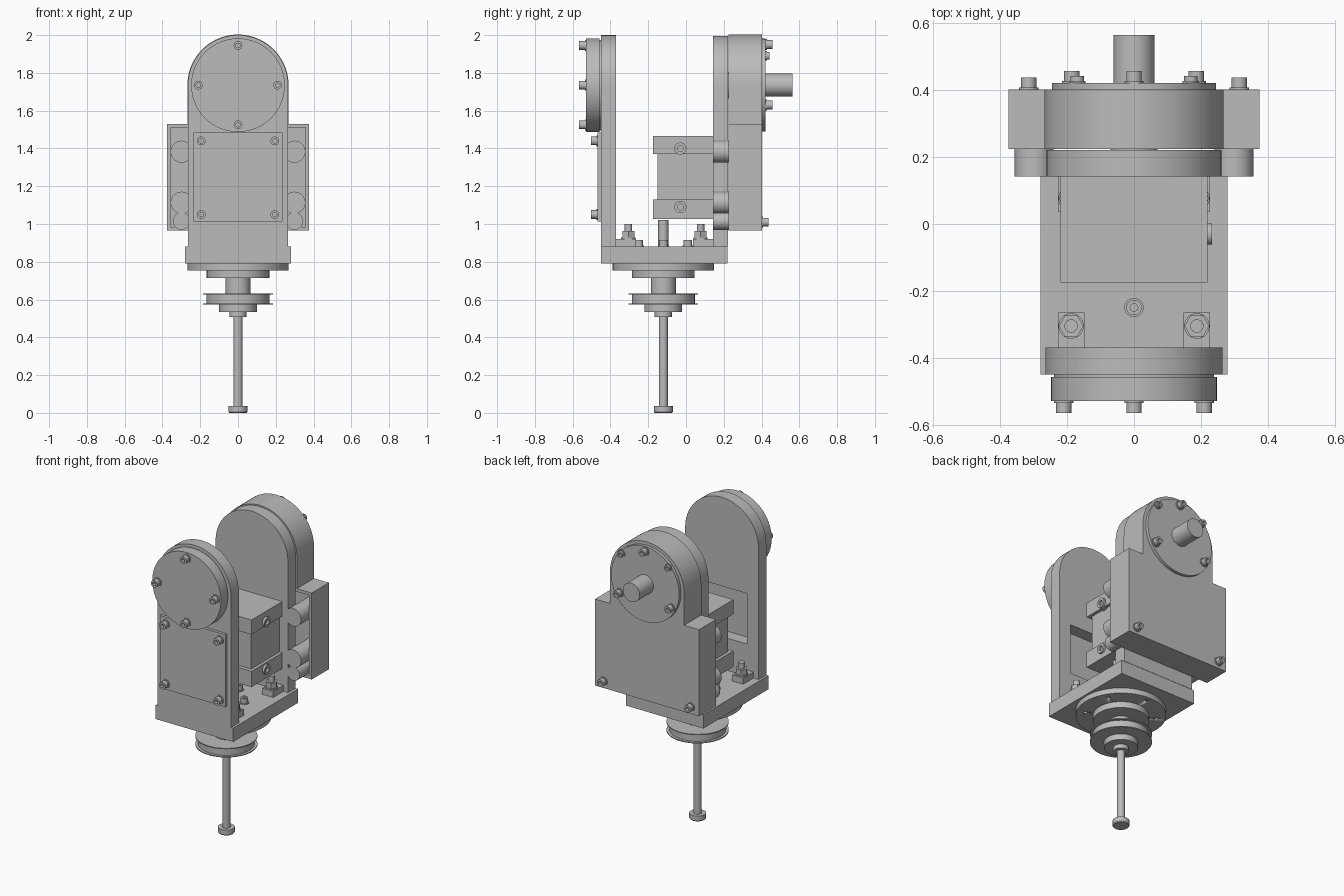
import bpy, bmesh, math
from mathutils import Vector, Matrix

old = bpy.data.objects.get("Cube")
if old:
    bpy.data.objects.remove(old)

grey = bpy.data.materials.new("machined_grey")
grey.use_nodes = True
grey.diffuse_color = (0.5, 0.5, 0.5, 1)
grey.node_tree.nodes["Principled BSDF"].inputs["Base Color"].default_value = (0.5, 0.5, 0.5, 1)

AXIS_Z = 1.735     # height of the tilt axis
SPIN_Y = -0.12     # depth of the vertical spindle
FRONT, BACK, UP, SIDE = (0, -1, 0), (0, 1, 0), (0, 0, 1), (1, 0, 0)


def finish(bm, name, smooth=False):
    bmesh.ops.recalc_face_normals(bm, faces=bm.faces)
    mesh = bpy.data.meshes.new(name)
    bm.to_mesh(mesh)
    bm.free()
    mesh.materials.append(grey)
    obj = bpy.data.objects.new(name, mesh)
    bpy.context.collection.objects.link(obj)
    if smooth:
        activate(obj)
        bpy.ops.object.shade_smooth_by_angle(angle=math.radians(30))
    return obj


def activate(obj):
    bpy.ops.object.select_all(action='DESELECT')
    obj.select_set(True)
    bpy.context.view_layer.objects.active = obj


def box(name, x, y, z):
    bm = bmesh.new()
    size = [r[1] - r[0] for r in (x, y, z)]
    mid = [(r[1] + r[0]) / 2 for r in (x, y, z)]
    bmesh.ops.create_cube(bm, size=1, matrix=Matrix.Translation(mid) @ Matrix.Diagonal((*size, 1)))
    return finish(bm, name)


def lathe(name, at, axis, profile, sides=48):
    """Turn (radius, distance) pairs about an axis through a point."""
    bm = bmesh.new()
    vs = [bm.verts.new((r, 0, d)) for r, d in profile]
    es = [bm.edges.new(p) for p in zip(vs, vs[1:])]
    bmesh.ops.spin(bm, geom=vs + es, cent=(0, 0, 0), axis=(0, 0, 1),
                   angle=math.tau, steps=sides)
    bmesh.ops.remove_doubles(bm, verts=bm.verts, dist=0.0002)
    turn = Vector(axis).to_track_quat('Z', 'Y').to_matrix().to_4x4()
    bm.transform(Matrix.Translation(at) @ turn)
    return finish(bm, name, sides > 6)


def rod(name, at, axis, radius, length, sides=48):
    return lathe(name, at, axis, [(0, 0), (radius, 0), (radius, length), (0, length)], sides)


def slab(name, outline, y0, y1):
    """Extrude an (x, z) outline from y0 to y1."""
    bm = bmesh.new()
    face = bm.faces.new([bm.verts.new((x, y0, z)) for x, z in outline])
    new = bmesh.ops.extrude_face_region(bm, geom=[face])["geom"]
    bmesh.ops.translate(bm, vec=(0, y1 - y0, 0),
                        verts=[v for v in new if isinstance(v, bmesh.types.BMVert)])
    return finish(bm, name, True)


def arch(radius, steps=40):
    return [(radius * math.cos(math.pi * i / steps), AXIS_Z + radius * math.sin(math.pi * i / steps))
            for i in range(steps + 1)]


def cut(obj, *cutters):
    for c in cutters:
        mod = obj.modifiers.new("cut", 'BOOLEAN')
        mod.operation, mod.solver, mod.object = 'DIFFERENCE', 'EXACT', c
        activate(obj)
        bpy.ops.object.modifier_apply(modifier=mod.name)
        bpy.data.objects.remove(c)


def screw(name, at, axis, length=0.036, r=0.023):
    """Washer and socket head."""
    lathe(name, at, axis, [(0, 0), (r * 1.25, 0), (r * 1.25, 0.006), (r, 0.006), (r, length),
                           (r * 0.5, length), (r * 0.5, length * 0.45), (0, length * 0.45)], 24)


# Base plate
box("base_plate", (-0.28, 0.28), (-0.45, 0.22), (0.79, 0.88))

# Front and back arms with bearing bores
for name, y0, y1, r in (("front_arm", -0.45, -0.37, 0.265), ("back_arm", 0.142, 0.222, 0.261)):
    arm = slab(name, [(-r, 0.88), (r, 0.88)] + arch(r), y0, y1)
    cut(arm, rod("bore_cutter", (0, y0 - 0.05, AXIS_Z), BACK, 0.07, 0.2))
    if name == "front_arm":
        cut(arm, box("window_cutter", (-0.18, 0.18), (-0.5, -0.3), (1.09, 1.42)))
for name, y, axis in (("front_bearing", -0.45, BACK), ("back_bearing", 0.225, FRONT)):
    lathe(name, (0, y, AXIS_Z), axis,
          [(0, 0), (0.07, 0), (0.07, 0.02), (0.04, 0.02), (0.04, 0.045),
           (0.02, 0.045), (0.02, 0.005), (0, 0.005)])

# Front round cap and rectangular cover
lathe("front_cap", (0, -0.45, AXIS_Z), FRONT,
      [(0, 0), (0.24, 0), (0.24, 0.008), (0.248, 0.008), (0.248, 0.08), (0, 0.08)], 64)
cover = box("front_cover", (-0.236, 0.236), (-0.468, -0.45), (1.013, 1.485))
cut(cover, rod("hole_cutter", (0, -0.6, 1.125), BACK, 0.042, 0.3))
for x, z in ((0, 0.21), (0, -0.21), (0.21, 0), (-0.21, 0)):
    screw("front_cap_screw", (x, -0.53, AXIS_Z + z), FRONT)
for x in (-0.195, 0.195):
    for z in (1.05, 1.44):
        screw("front_cover_screw", (x, -0.468, z), FRONT)

# Back gear housing, open towards the front at its wings
housing = slab("back_housing", [(-0.375, 0.965), (0.375, 0.965), (0.375, 1.53), (0.268, 1.53)]
               + arch(0.268) + [(-0.268, 1.53), (-0.375, 1.53)], 0.225, 0.402)
cut(housing, box("pocket_cutter", (-0.357, 0.357), (0.1, 0.34), (0.985, 1.51)))
lathe("back_cap", (0, 0.402, AXIS_Z), BACK,
      [(0, 0), (0.246, 0), (0.246, 0.02), (0, 0.02)], 64)
rod("drive_shaft", (0, 0.42, AXIS_Z), BACK, 0.061, 0.145)
screw("back_cap_top_screw", (0, 0.422, 1.95), BACK)
for s in (-1, 1):
    screw("back_cap_upper_screw", (s * 0.17, 0.422, 1.89), BACK, 0.02, 0.02)
    screw("back_cap_lower_screw", (s * 0.186, 0.422, 1.63), BACK)
    screw("housing_screw", (s * 0.315, 0.402, 1.01), BACK)
    # Spacers between arm and housing
    for z, r in ((1.383, 0.058), (1.113, 0.058), (1.015, 0.046)):
        rod("housing_spacer", (s * 0.299, 0.142, z), BACK, r, 0.2)

# Clamp block between the arms
box("clamp_core", (-0.2, 0.2), (-0.15, 0.142), (1.12, 1.38))
box("clamp_top", (-0.22, 0.22), (-0.175, 0.142), (1.37, 1.465))
box("clamp_bottom", (-0.22, 0.22), (-0.175, 0.142), (1.027, 1.13))
for z in (1.40, 1.09):
    screw("clamp_screw", (0.2, -0.03, z), SIDE, 0.034, 0.032)

# Hold-down lugs with hex nuts at the feet of both arms
for x in (-0.188, 0.188):
    for foot, d in ((-0.37, 1), (0.142, -1)):
        y = foot + d * 0.065
        box("lug", (x - 0.04, x + 0.04), sorted((foot, foot + d * 0.105)), (0.88, 0.92))
        lathe("lug_washer", (x, y, 0.92), UP, [(0, 0), (0.038, 0), (0.038, 0.008), (0, 0.008)], 32)
        rod("lug_nut", (x, y, 0.928), UP, 0.037, 0.034, 6)
        rod("lug_stud", (x, y, 0.95), UP, 0.02, 0.05, 24)

# Spindle end and its ring of screws above the base
rod("spindle_top", (0, SPIN_Y, 0.88), UP, 0.027, 0.14)
for x, y in ((0, 0.13), (0, -0.13), (0.13, 0), (-0.13, 0)):
    screw("spindle_screw", (x, SPIN_Y + y, 0.88), UP)

# Flange under the base with bolt holes
flange = rod("flange", (0, SPIN_Y, 0.755), UP, 0.268, 0.035, 64)
for i in range(6):
    a = math.tau * (i + 0.5) / 6
    cut(flange, rod("hole_cutter", (0.215 * math.cos(a), SPIN_Y + 0.215 * math.sin(a), 0.74),
                    UP, 0.012, 0.035, 16))
rod("flange_step", (0, SPIN_Y, 0.715), UP, 0.166, 0.04)
rod("spindle_neck", (0, SPIN_Y, 0.62), UP, 0.066, 0.1)

# Pulley with thin rims, hub and set screw holes
lathe("pulley", (0, SPIN_Y, 0.573), UP,
      [(0, 0), (0.184, 0), (0.184, 0.006), (0.167, 0.006), (0.167, 0.054),
       (0.184, 0.054), (0.184, 0.06), (0, 0.06)], 64)
hub = rod("pulley_hub", (0, SPIN_Y, 0.535), UP, 0.1, 0.04)
cut(hub, rod("hole_cutter", (0.07, SPIN_Y, 0.555), SIDE, 0.013, 0.1, 16))
rod("collar", (0, SPIN_Y, 0.508), UP, 0.046, 0.03)

# Push rod and foot
rod("push_rod", (0, SPIN_Y, 0.02), UP, 0.024, 0.5, 32)
lathe("rod_foot", (0, SPIN_Y, 0), UP,
      [(0, 0), (0.046, 0), (0.05, 0.005), (0.05, 0.036), (0, 0.036)])
